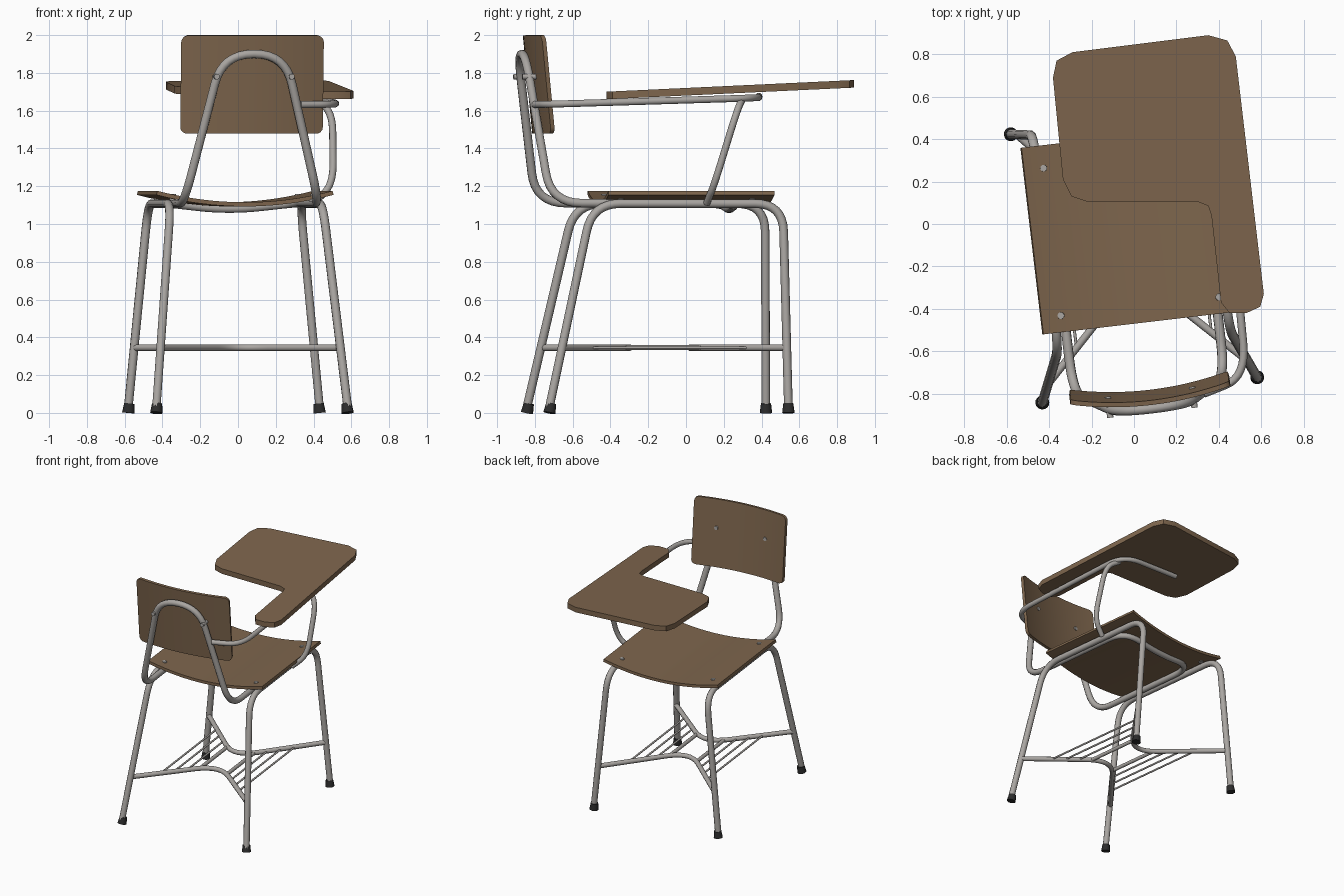
import bpy, bmesh, math
from mathutils import Vector, Matrix

if "Cube" in bpy.data.objects:
    bpy.data.objects.remove(bpy.data.objects["Cube"])

# The chair is turned slightly about its own centre
CHAIR = Matrix.Translation((0, -0.15, 0)) @ Matrix.Rotation(math.radians(6.7), 4, 'Z')
WORLD = Matrix.Identity(4)


def material(name, rgb, metallic=0.0):
    m = bpy.data.materials.new(name)
    m.use_nodes = True
    m.diffuse_color = (*rgb, 1)
    m.node_tree.nodes["Principled BSDF"].inputs["Base Color"].default_value = (*rgb, 1)
    return m


WOOD = material("brown wood", (0.21, 0.133, 0.075))
METAL = material("grey metal", (0.40, 0.38, 0.36))
RUBBER = material("black rubber", (0.025, 0.025, 0.025))


def select(ob):
    bpy.ops.object.select_all(action='DESELECT')
    ob.select_set(True)
    bpy.context.view_layer.objects.active = ob


def add(name, data, mat, frame):
    ob = bpy.data.objects.new(name, data)
    bpy.context.collection.objects.link(ob)
    data.materials.append(mat)
    ob.matrix_world = frame
    return ob


def finish(name, bm, mat, frame=CHAIR):
    me = bpy.data.meshes.new(name)
    bm.to_mesh(me)
    bm.free()
    ob = add(name, me, mat, frame)
    select(ob)
    bpy.ops.object.shade_smooth_by_angle(angle=math.radians(35))
    return ob


def rounded(points, trim, cyclic):
    """Replace each corner of a path by a smooth bend."""
    pts = [Vector(p) for p in points]
    out = []
    for i, p in enumerate(pts):
        if not cyclic and i in (0, len(pts) - 1):
            out.append(p)
            continue
        a, b = pts[i - 1] - p, pts[(i + 1) % len(pts)] - p
        a = p + a.normalized() * min(trim, a.length * 0.49)
        b = p + b.normalized() * min(trim, b.length * 0.49)
        for k in range(9):
            t = k / 8
            out.append(a * (1 - t) ** 2 + p * 2 * t * (1 - t) + b * t * t)
    return out


def tube(name, points, radius, trim=0.1, cyclic=False, frame=CHAIR):
    path = rounded(points, trim, cyclic)
    cu = bpy.data.curves.new(name, 'CURVE')
    cu.dimensions = '3D'
    cu.bevel_depth = radius
    cu.bevel_resolution = 3
    cu.use_fill_caps = True
    sp = cu.splines.new('POLY')
    sp.points.add(len(path) - 1)
    for q, p in zip(sp.points, path):
        q.co = (*p, 1)
    sp.use_cyclic_u = cyclic
    ob = add(name, cu, METAL, frame)
    select(ob)
    bpy.ops.object.convert(target='MESH')
    bpy.ops.object.shade_smooth_by_angle(angle=math.radians(50))
    return ob


def cylinder(name, base, top, r1, r2, mat):
    base, top = Vector(base), Vector(top)
    axis = top - base
    turn = axis.to_track_quat('Z', 'Y').to_matrix().to_4x4()
    bm = bmesh.new()
    bmesh.ops.create_cone(bm, cap_ends=True, segments=16, radius1=r1, radius2=r2,
                          depth=axis.length,
                          matrix=Matrix.Translation((base + top) / 2) @ turn)
    return finish(name, bm, mat)


def bent_panel(name, half_w, half_h, corner, place, thickness, offset, n=24):
    """Thin curved sheet with optional rounded corners."""
    bm = bmesh.new()
    prev = None
    for i in range(n + 1):
        u = half_w * math.sin(math.pi * (i / n - 0.5))
        d = half_w - abs(u)
        cut = corner - math.sqrt(max(0, corner ** 2 - (corner - d) ** 2)) if d < corner else 0
        col = [bm.verts.new(place(u, s * (half_h - cut))) for s in (-1, 1)]
        if prev:
            bm.faces.new((prev[0], col[0], col[1], prev[1]))
        prev = col
    ob = finish(name, bm, WOOD)
    mod = ob.modifiers.new("thickness", 'SOLIDIFY')
    mod.thickness = thickness
    mod.offset = offset
    bpy.ops.object.modifier_apply(modifier=mod.name)
    bpy.ops.object.shade_smooth_by_angle(angle=math.radians(35))


# Seat and backrest
def seat_height(u):
    return 1.115 + 0.06 * (u / 0.465) ** 2


bent_panel("seat", 0.467, 0.443, 0,
           lambda u, t: (u, 0.125 + t, seat_height(u)), 0.022, -1)
bent_panel("backrest", 0.375, 0.26, 0.035,
           lambda u, t: (u, -0.616 - 0.096 * t - 0.045 * (1 - (u / 0.375) ** 2), 1.74 + t),
           0.022, 1)

# Legs: one bent tube per side, with rubber feet
for side, s in (("left", 1), ("right", -1)):
    tube(side + "_legs", [(s * 0.51, -0.637, 0.03), (s * 0.405, -0.395, 1.108),
                          (s * 0.405, 0.62, 1.108), (s * 0.51, 0.637, 0.03)], 0.023, 0.15)
    for end, e in (("rear", -1), ("front", 1)):
        foot = Vector((s * 0.51, e * 0.637, 0))
        lean = Vector((-s * 0.005, 0.01 if e < 0 else 0, 0.05))
        cylinder(f"{side}_{end}_foot", foot, foot + lean, 0.033, 0.027, RUBBER)

# Closed tube loop: under the seat and up behind the backrest
half = [(0.36, 0.38, 1.112), (0.36, -0.61, 1.11), (0.167, -0.725, 1.9)]
loop = [(0, 0.38, 1.072)] + half + [(-u, v, z) for u, v, z in reversed(half)]
tube("back_support_loop", loop, 0.023, 0.165, cyclic=True)

# Book rack: two bent braces and rods between them
RACK = 0.345
tube("rear_brace", [(-0.48, -0.56, RACK), (0, -0.08, RACK), (0.48, -0.56, RACK)], 0.018, 0.2)
tube("front_brace", [(-0.48, 0.63, RACK), (0, 0.1, RACK), (0.48, 0.63, RACK)], 0.018, 0.2)
for s in (-1, 1):
    for u, r in ((0.11, 0.014), (0.18, 0.007), (0.25, 0.007), (0.32, 0.007)):
        tube("rack_rod", [(s * u, -0.08 - u, RACK), (s * u, 0.1 + 1.1 * u, RACK)], r)

# Bolts through the seat and backrest
for s in (-1, 1):
    for v in (-0.24, 0.46):
        z = seat_height(0.375)
        cylinder("seat_bolt", (s * 0.375, v, z - 0.03), (s * 0.375, v, z + 0.006),
                 0.018, 0.016, METAL)
    cylinder("backrest_bolt", (s * 0.2, -0.745, 1.78), (s * 0.2, -0.645, 1.78),
             0.015, 0.015, METAL)

# Writing desk: flat outline, extruded and gently sloped
outline = [(-.29, .81), (.35, .89), (.44, .865), (.48, .79), (.612, -.33), (.595, -.39),
           (.53, -.42), (.45, -.42), (.41, -.37), (.365, .04), (.35, .085), (.30, .105),
           (-.22, .105), (-.295, .13), (-.335, .21), (-.382, .69), (-.365, .77)]
bm = bmesh.new()
face = bm.faces.new([bm.verts.new((x, y, 1.66 + 0.047 * (y + 0.43))) for x, y in outline])
top = bmesh.ops.extrude_face_region(bm, geom=[face])["geom"]
bmesh.ops.translate(bm, vec=(0, 0, 0.04), verts=[g for g in top if isinstance(g, bmesh.types.BMVert)])
bmesh.ops.recalc_face_normals(bm, faces=bm.faces)
finish("writing_desk", bm, WOOD, WORLD)

# Arm tube under the desk and its bent upright
tube("desk_arm", [(.33, -.80, 1.632), (.53, -.72, 1.634), (.425, .385, 1.668),
                  (-.08, .385, 1.676)], 0.019, 0.16, frame=WORLD)
tube("desk_upright", [(.39, .30, 1.665), (.50, .27, 1.60), (.505, .15, 1.21),
                      (.40, .11, 1.11)], 0.019, 0.12, frame=WORLD)
